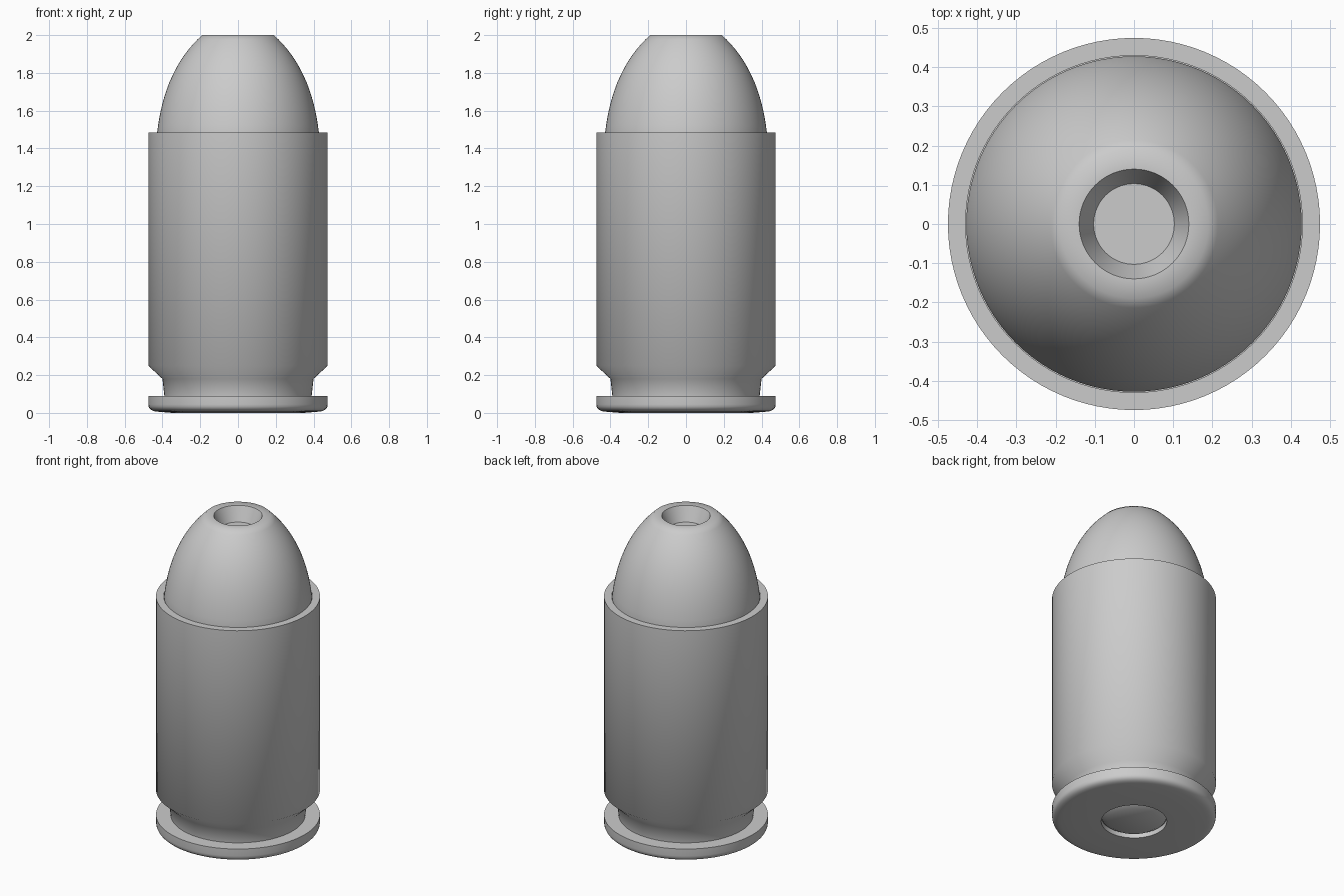
import bpy
import bmesh
import math
from mathutils import Vector

if "Cube" in bpy.data.objects:
    bpy.data.objects.remove(bpy.data.objects["Cube"])


def lathe(name, profile, sides=96):
    """Spin a (radius, height) profile that runs between two points on the z axis."""
    bm = bmesh.new()
    verts = [bm.verts.new((r, 0, z)) for r, z in profile]
    edges = [bm.edges.new(pair) for pair in zip(verts, verts[1:])]
    bmesh.ops.spin(bm, geom=verts + edges, cent=(0, 0, 0), axis=(0, 0, 1),
                   angle=2 * math.pi, steps=sides)
    bmesh.ops.remove_doubles(bm, verts=bm.verts, dist=0.0005)
    bmesh.ops.recalc_face_normals(bm, faces=bm.faces)
    mesh = bpy.data.meshes.new(name)
    bm.to_mesh(mesh)
    bm.free()
    obj = bpy.data.objects.new(name, mesh)
    bpy.context.collection.objects.link(obj)
    bpy.ops.object.select_all(action='DESELECT')
    obj.select_set(True)
    bpy.context.view_layer.objects.active = obj
    bpy.ops.object.shade_smooth_by_angle(angle=math.radians(50))
    return obj


def curve(p0, p1, p2, n=16):
    """Points along a quadratic curve."""
    a, b, c = Vector(p0), Vector(p1), Vector(p2)
    ts = [i / n for i in range(n + 1)]
    return [tuple(a * (1 - t) ** 2 + b * 2 * t * (1 - t) + c * t * t) for t in ts]


# Casing: primer pocket, rounded rim, extractor groove, wall and mouth
rim_edge = curve((0.42, 0.006), (0.475, 0.008), (0.475, 0.045), 6)
lathe("casing", [(0, 0.03), (0.19, 0.03), (0.19, 0.0), (0.35, 0.0)] + rim_edge + [
    (0.475, 0.09), (0.39, 0.09), (0.40, 0.18), (0.475, 0.25),
    (0.475, 1.485), (0.43, 1.485), (0.43, 1.38), (0, 1.38)])

# Primer: bevelled disc seated in the base
lathe("primer", [(0, 0.0), (0.145, 0.0), (0.185, 0.025), (0, 0.025)])

# Bullet: rounded nose with a flat tip and a tapered hollow point
lathe("bullet", [(0, 1.40), (0.428, 1.40)]
      + curve((0.428, 1.485), (0.39, 1.82), (0.19, 2.0))
      + [(0.14, 2.0), (0.103, 1.91), (0, 1.91)])
